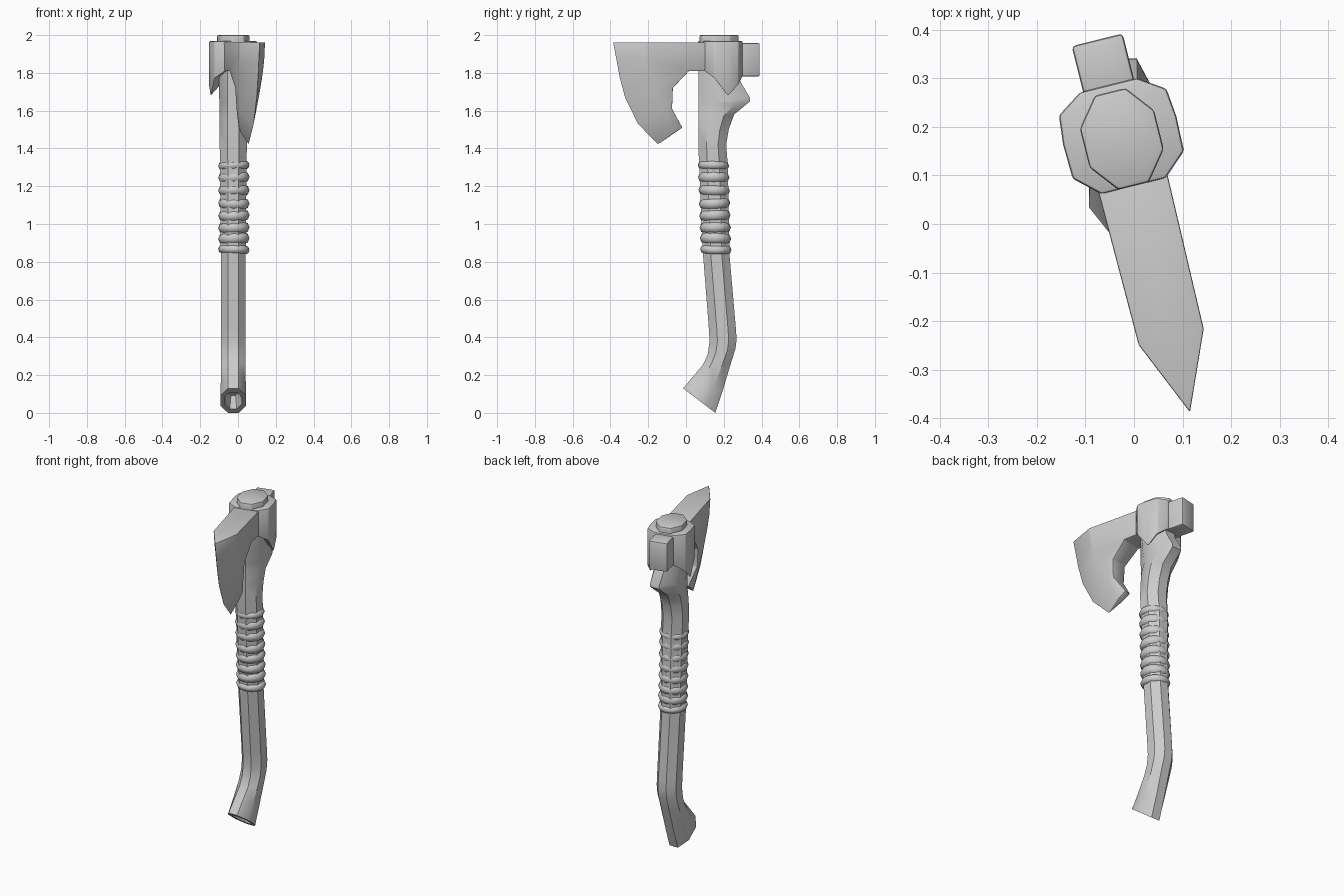
import bpy, bmesh, math, random
from mathutils import Vector, Matrix

if "Cube" in bpy.data.objects:
    bpy.data.objects.remove(bpy.data.objects["Cube"])

random.seed(4)
CX = -0.025                                   # handle centre line in x
# head frame: local x = towards the cutting edge, local y = across the thickness
HEAD = Matrix.Translation((CX, 0.175, 0)) @ Matrix.Rotation(math.radians(-76), 4, 'Z')


def finish(name, bm, bevel=0.0, matrix=None, angle=35):
    bmesh.ops.recalc_face_normals(bm, faces=bm.faces)
    if bevel:
        edges = [e for e in bm.edges if e.is_manifold and e.calc_face_angle(0) > math.radians(22)]
        bmesh.ops.bevel(bm, geom=edges, offset=bevel, segments=2, profile=0.5,
                        affect='EDGES', clamp_overlap=True)
    if matrix:
        bm.transform(matrix)
    me = bpy.data.meshes.new(name)
    bm.to_mesh(me)
    bm.free()
    ob = bpy.data.objects.new(name, me)
    bpy.context.collection.objects.link(ob)
    bpy.ops.object.select_all(action='DESELECT')
    ob.select_set(True)
    bpy.context.view_layer.objects.active = ob
    bpy.ops.object.shade_smooth_by_angle(angle=math.radians(angle))
    return ob


def loft(bm, rings):
    """Bridge equal-length rings of points and cap both ends."""
    vs = [[bm.verts.new(p) for p in r] for r in rings]
    n = len(vs[0])
    for a, b in zip(vs, vs[1:]):
        for i in range(n):
            bm.faces.new((a[i], a[(i + 1) % n], b[(i + 1) % n], b[i]))
    bm.faces.new(vs[0])
    bm.faces.new(vs[-1])


def oct_ring(front, back, half_w, scale=1.0, shift=(0, 0, 0)):
    """Octagonal section spanning two (y, z) points of the side silhouette."""
    f, b = Vector((CX, *front)), Vector((CX, *back))
    c, axis, k = (f + b) / 2 + Vector(shift), (b - f) / 2, scale / math.cos(math.pi / 8)
    return [c + axis * (k * math.cos(t)) + Vector((half_w * k * math.sin(t), 0, 0))
            for t in (math.pi / 8 + i * math.pi / 4 for i in range(8))]


# handle: octagonal loft, recessed foot, spur behind the head
foot = ((-0.015, 0.13), (0.155, 0.0))
rings = [oct_ring(*foot, 0.066, 0.45, (0, 0.035, 0.055)), oct_ring(*foot, 0.066, 0.68),
         oct_ring(*foot, 0.068)]
for fy, fz, by, bz, w in [
        (0.035, 0.19, 0.195, 0.12, 0.066), (0.09, 0.255, 0.24, 0.27, 0.065),
        (0.115, 0.31, 0.262, 0.34, 0.065), (0.125, 0.38, 0.268, 0.39, 0.065),
        (0.12, 0.46, 0.263, 0.46, 0.065), (0.09, 0.84, 0.23, 0.84, 0.066),
        (0.07, 1.30, 0.222, 1.30, 0.07), (0.065, 1.42, 0.213, 1.42, 0.072),
        (0.065, 1.49, 0.226, 1.50, 0.072), (0.065, 1.55, 0.255, 1.58, 0.073),
        (0.065, 1.60, 0.34, 1.65, 0.074), (0.065, 1.63, 0.338, 1.67, 0.074),
        (0.065, 1.70, 0.29, 1.75, 0.075), (0.065, 1.80, 0.265, 1.82, 0.076),
        (0.068, 1.95, 0.268, 1.95, 0.078)]:
    rings.append(oct_ring((fy, fz), (by, bz), w))
bm = bmesh.new()
loft(bm, rings)
finish("handle", bm, angle=40)

# grip cord: stacked rings around the handle
for i, z in enumerate((1.31, 1.247, 1.178, 1.109, 1.045, 0.981, 0.923, 0.865)):
    tube = 0.024 if i in (0, 7) else 0.032
    cy = 0.158 - (z - 0.865) * 0.029
    bpy.ops.mesh.primitive_torus_add(
        major_segments=20, minor_segments=8, major_radius=0.083 - tube, minor_radius=tube,
        location=(CX + 0.003, cy, z),
        rotation=(random.uniform(-0.06, 0.06), random.uniform(-0.05, 0.05), 0))
    ob = bpy.context.object
    ob.name = f"grip_cord_{i + 1}"
    bpy.ops.object.shade_smooth()

# blade: rows of (back, bevel ridge, cutting edge), each (reach, half thickness, z)
rows = [
    [(0.04, 0.074, 1.962), (0.42, 0.069, 1.962), (0.58, 0, 1.962)],
    [(0.04, 0.074, 1.81), (0.41, 0.067, 1.87), (0.56, 0, 1.86)],
    [(0.18, 0.066, 1.81), (0.39, 0.062, 1.79), (0.545, 0, 1.78)],
    [(0.265, 0.056, 1.72), (0.36, 0.055, 1.70), (0.515, 0, 1.67)],
    [(0.268, 0.050, 1.61), (0.31, 0.046, 1.60), (0.445, 0, 1.53)],
    [(0.205, 0.022, 1.51), (0.255, 0.020, 1.478), (0.335, 0, 1.42)],
]
bm = bmesh.new()
left, right, edge = [], [], []
for row in rows:
    left.append([bm.verts.new((u, -v, z)) for u, v, z in row[:2]])
    right.append([bm.verts.new((u, v, z)) for u, v, z in row[:2]])
    tip = bm.verts.new(row[2])
    left[-1].append(tip)
    right[-1].append(tip)
for i in range(len(rows) - 1):
    for side in (left, right):
        for j in range(2):
            bm.faces.new((side[i][j], side[i][j + 1], side[i + 1][j + 1], side[i + 1][j]))
    bm.faces.new((left[i][0], left[i + 1][0], right[i + 1][0], right[i][0]))
for i in (0, -1):
    l, r = left[i], right[i]
    bm.faces.new((l[0], l[1], l[2], r[1], r[0]))
finish("blade", bm, 0.004, HEAD, 25)

# socket collar with a pointed lug on each cheek: (reach, half width, bottom z)
half = [(0.10, 0.068, 1.81), (0.055, 0.118, 1.77), (-0.018, 0.12, 1.675),
        (-0.078, 0.114, 1.735), (-0.114, 0.06, 1.78)]
outline = half + [(u, -v, z) for u, v, z in reversed(half)]
bm = bmesh.new()
top = [bm.verts.new((u, v, 1.968)) for u, v, z in outline]
low = [bm.verts.new(p) for p in outline]
mid = bm.verts.new((0, 0, 1.81))
bm.faces.new(top)
for i in range(len(outline)):
    j = (i + 1) % len(outline)
    bm.faces.new((top[i], top[j], low[j], low[i]))
    bm.faces.new((low[i], low[j], mid))
finish("socket_collar", bm, 0.007, HEAD)

# poll: square hammer block at the back
bm = bmesh.new()
bmesh.ops.create_cube(bm, size=1)
bm.transform(Matrix.Translation((-0.143, 0, 1.87)) @ Matrix.Diagonal((0.134, 0.108, 0.176, 1)))
finish("poll", bm, 0.008, HEAD)

# handle end showing above the collar
bm = bmesh.new()
loft(bm, [[(0.108 * math.cos(t), 0.085 * math.sin(t), z)
           for t in (math.pi / 8 + i * math.pi / 4 for i in range(8))] for z in (1.93, 2.0)])
finish("handle_top", bm, 0.007, HEAD)
